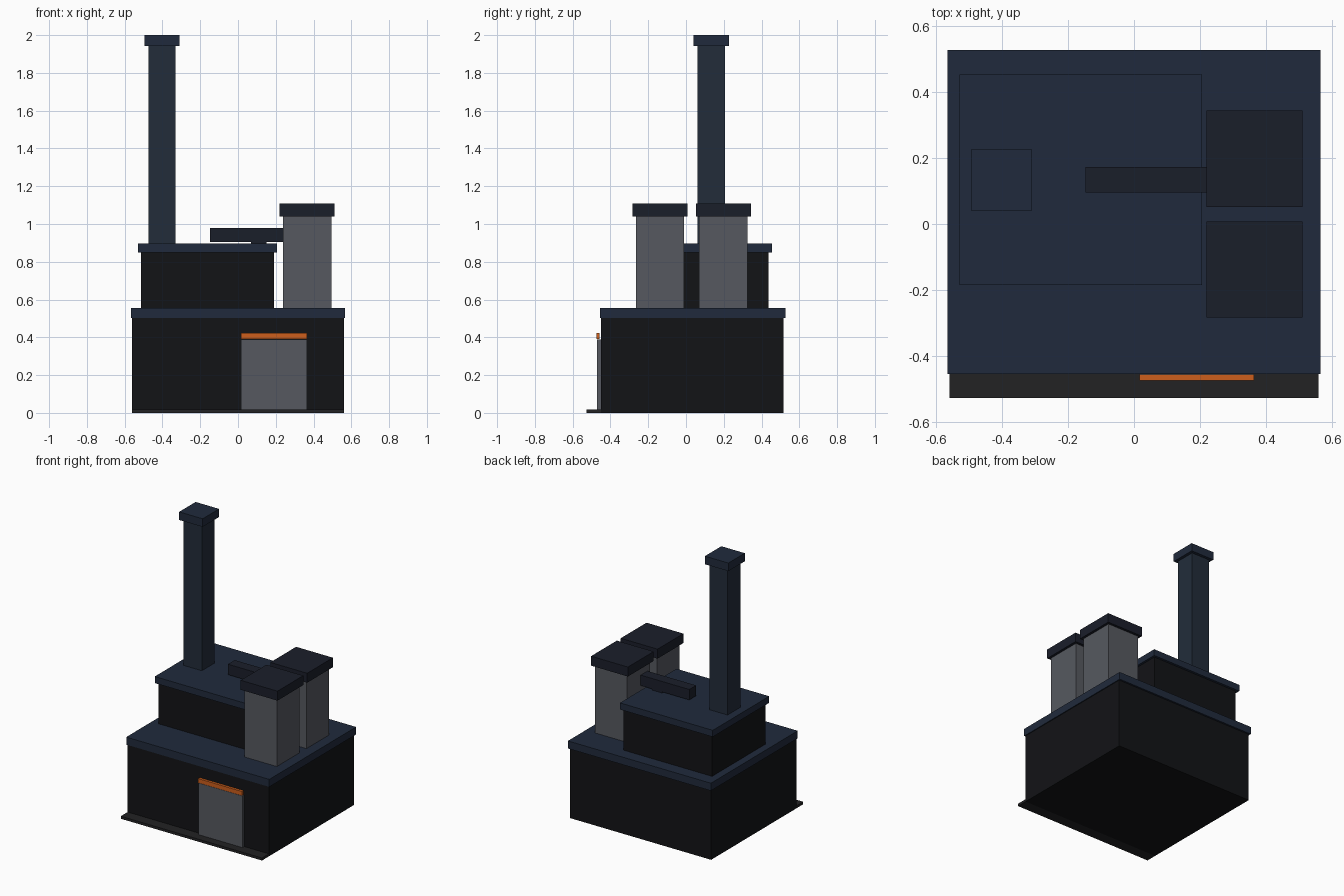
import bpy

if "Cube" in bpy.data.objects:
    bpy.data.objects.remove(bpy.data.objects["Cube"])


def material(name, rgb):
    """Flat colour given as 0-255 sRGB, stored as linear."""
    mat = bpy.data.materials.new(name)
    lin = [((c / 255 + 0.055) / 1.055) ** 2.4 if c > 10 else c / 255 / 12.92 for c in rgb]
    mat.diffuse_color = (*lin, 1)
    mat.use_nodes = True
    mat.node_tree.nodes["Principled BSDF"].inputs["Base Color"].default_value = mat.diffuse_color
    return mat


WALL = material("wall_black", (18, 19, 22))
ROOF = material("roof_navy", (32, 42, 60))
STACK = material("stack_blue", (34, 44, 58))
METAL = material("metal_grey", (86, 89, 96))
DARK = material("dark_metal", (26, 30, 42))
APRON = material("apron_charcoal", (34, 34, 36))
ORANGE = material("warning_orange", (205, 95, 28))


def box(name, x, y, z, mat):
    """Box from (min, max) ranges on each axis."""
    bpy.ops.mesh.primitive_cube_add(size=1, location=[(a + b) / 2 for a, b in (x, y, z)])
    ob = bpy.context.object
    ob.name = name
    ob.scale = [b - a for a, b in (x, y, z)]
    bpy.ops.object.transform_apply(location=False, rotation=False, scale=True)
    ob.data.materials.append(mat)
    return ob


def column(name, cx, cy, half, cap_half, z0, z1, z2, mat, cap_mat):
    """Square column with a wider cap."""
    box(name, (cx - half, cx + half), (cy - half, cy + half), (z0, z1), mat)
    box(name + "_cap", (cx - cap_half, cx + cap_half), (cy - cap_half, cy + cap_half), (z1, z2), cap_mat)


# Main hall and its flat roof
box("main_hall", (-0.56, 0.56), (-0.45, 0.515), (0, 0.502), WALL)
box("main_roof", (-0.567, 0.567), (-0.456, 0.528), (0.502, 0.556), ROOF)

# Front apron on the ground
box("front_apron", (-0.56, 0.56), (-0.528, -0.45), (0, 0.018), APRON)

# Upper storey
box("upper_hall", (-0.513, 0.19), (-0.168, 0.437), (0.556, 0.85), WALL)
box("upper_roof", (-0.53, 0.206), (-0.186, 0.454), (0.85, 0.897), ROOF)

# Chimney
column("chimney", -0.402, 0.134, 0.072, 0.093, 0.897, 1.942, 2.0, STACK, ROOF)

# Two silos
for label, cy in (("front", -0.138), ("rear", 0.198)):
    column(label + "_silo", 0.366, cy, 0.128, 0.146, 0.556, 1.04, 1.108, METAL, DARK)

# Duct from the rear silo, resting on a small support
box("duct", (-0.147, 0.25), (0.096, 0.173), (0.905, 0.98), DARK)
box("duct_support", (0.07, 0.15), (0.096, 0.173), (0.89, 0.91), DARK)

# Loading door with orange lintel
box("loading_door", (0.016, 0.364), (-0.47, -0.45), (0.018, 0.388), METAL)
box("door_lintel", (0.016, 0.364), (-0.475, -0.457), (0.392, 0.422), ORANGE)
